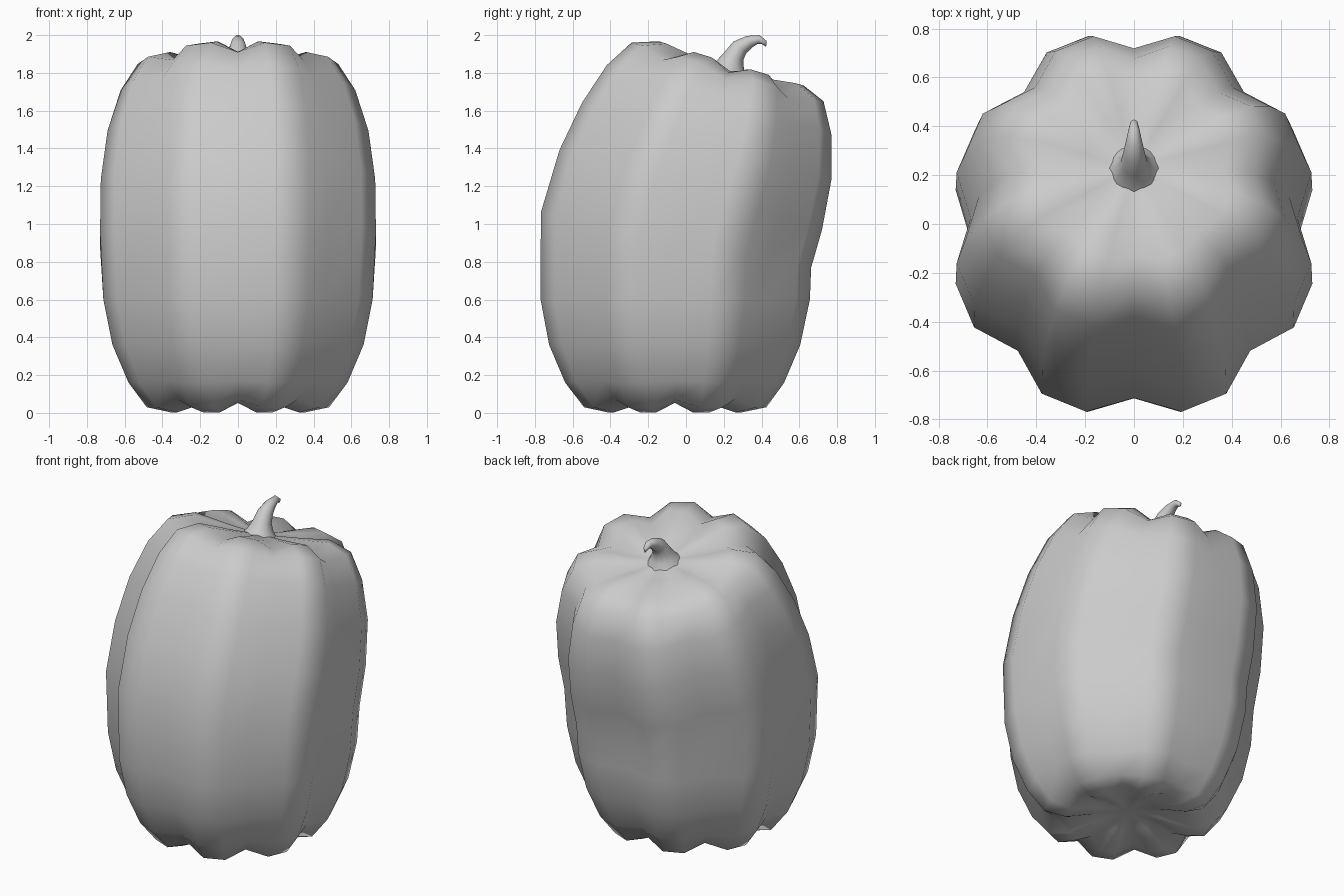
import bpy, bmesh, math
from mathutils import Vector, Matrix

if "Cube" in bpy.data.objects:
    bpy.data.objects.remove(bpy.data.objects["Cube"])


def skin(name, rings, start=None, end=None):
    """Loft a closed smooth surface through equal-length rings of points."""
    bm = bmesh.new()
    loops = [[bm.verts.new(p) for p in ring] for ring in rings]
    n = len(loops[0])
    for a, b in zip(loops, loops[1:]):
        for i in range(n):
            j = (i + 1) % n
            bm.faces.new((a[i], a[j], b[j], b[i]))
    for loop, tip in ((loops[0], start), (loops[-1], end)):
        if tip:
            c = bm.verts.new(tip)
            for i in range(n):
                bm.faces.new((loop[i], loop[(i + 1) % n], c))
    bmesh.ops.recalc_face_normals(bm, faces=bm.faces)
    for f in bm.faces:
        f.smooth = True
    mesh = bpy.data.meshes.new(name)
    bm.to_mesh(mesh)
    bm.free()
    ob = bpy.data.objects.new(name, mesh)
    bpy.context.collection.objects.link(ob)
    return ob


# Body: eight lobes, three steps each; every third point sits in a groove
# centre y, centre z, radius, tilt in degrees, groove ratio, groove offset
BODY = [
    (-0.06, 0.055, 0.19, 0, 0.95, 0.015),
    (-0.06, 0.003, 0.37, 0, 0.90, 0.05),
    (-0.057, 0.03, 0.50, 0, 0.89, 0.04),
    (-0.06, 0.16, 0.60, 0, 0.89, 0.01),
    (-0.06, 0.36, 0.688, 0, 0.89, 0),
    (-0.057, 0.60, 0.738, 0, 0.89, 0),
    (-0.053, 0.915, 0.756, 11.5, 0.89, 0),
    (0.025, 1.18, 0.752, 17, 0.89, 0),
    (0.11, 1.44, 0.715, 17, 0.89, 0),
    (0.175, 1.66, 0.643, 17, 0.89, -0.01),
    (0.22, 1.805, 0.55, 17, 0.89, -0.04),
    (0.24, 1.85, 0.415, 17, 0.90, -0.05),
    (0.235, 1.825, 0.20, 17, 0.95, -0.015),
]
rings = []
for cy, cz, r, tilt, groove, lift in BODY:
    rot = Matrix.Rotation(math.radians(-tilt), 3, 'X')
    ring = []
    for i in range(24):
        a = math.radians(15 * i)
        k, dz = (groove, lift) if i % 3 == 0 else (1, 0)
        p = Vector((r * k * math.cos(a), r * k * math.sin(a), dz))
        ring.append(rot @ p + Vector((0, cy, cz)))
    rings.append(ring)
skin("pumpkin_body", rings, (0, -0.06, 0.08), (0, 0.23, 1.81))

# Stem: flared base, bending backwards to a hooked tip
# y, z, radius, lean in degrees
STEM = [
    (0.225, 1.80, 0.11, 17),
    (0.23, 1.84, 0.078, 12),
    (0.25, 1.885, 0.056, -18),
    (0.285, 1.935, 0.046, -42),
    (0.335, 1.965, 0.034, -65),
    (0.385, 1.977, 0.023, -100),
    (0.415, 1.96, 0.015, -145),
]
rings = []
for y, z, r, lean in STEM:
    rot = Matrix.Rotation(math.radians(-abs(lean)), 3, 'X')
    rings.append([rot @ Vector((r * math.cos(math.tau * i / 12),
                                r * math.sin(math.tau * i / 12), 0))
                  + Vector((0, y, z)) for i in range(12)])
skin("stem", rings, end=(0, 0.424, 1.938))
